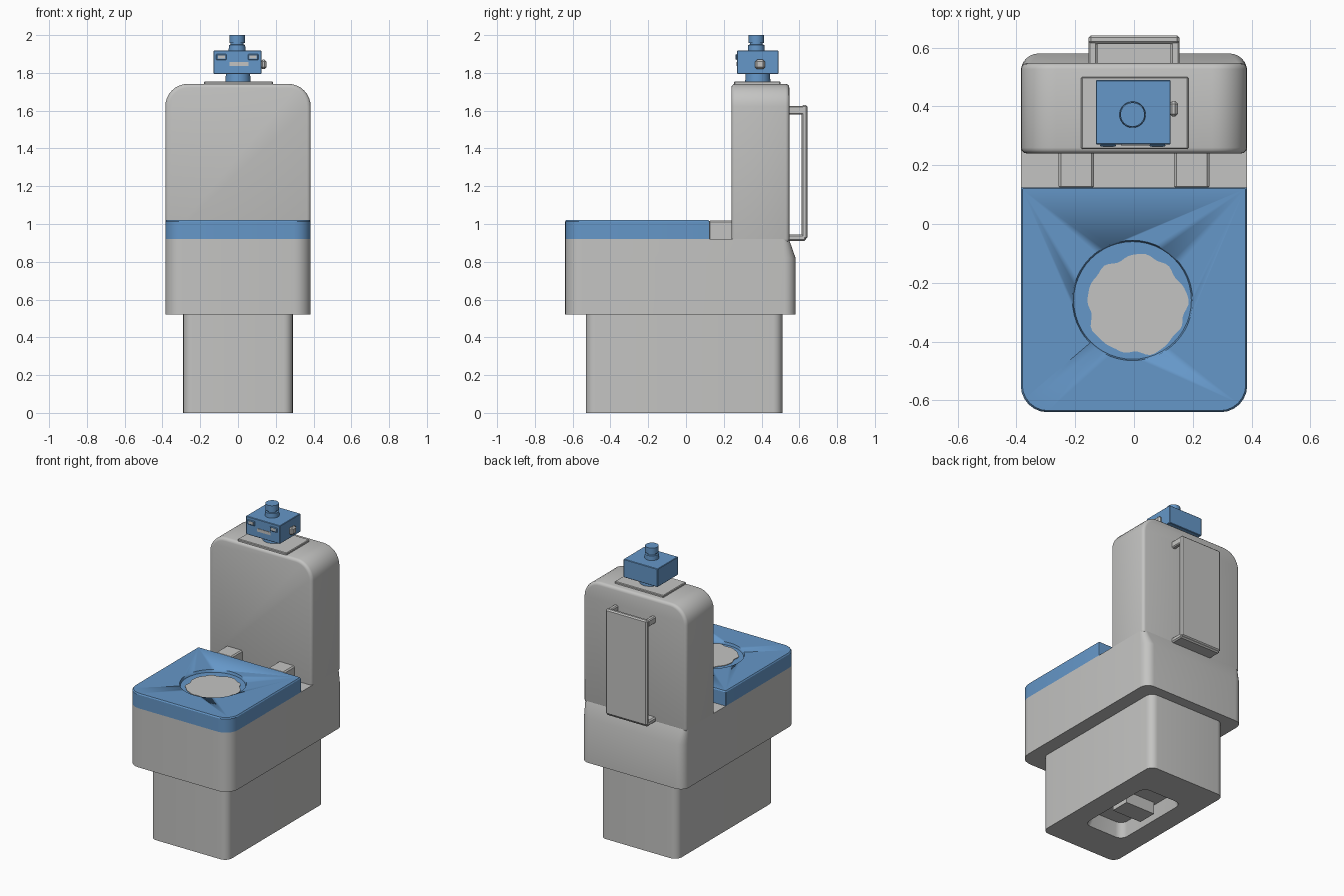
import bpy, bmesh, math

if "Cube" in bpy.data.objects:
    bpy.data.objects.remove(bpy.data.objects["Cube"])


def material(name, rgb):
    m = bpy.data.materials.new(name)
    m.diffuse_color = (*rgb, 1)
    m.use_nodes = True
    m.node_tree.nodes["Principled BSDF"].inputs["Base Color"].default_value = m.diffuse_color
    return m


GREY = material("light grey", (0.55, 0.55, 0.54))
BLUE = material("mid blue", (0.13, 0.31, 0.58))


def finish(name, bm, mat, bevel=0, segs=3):
    bmesh.ops.recalc_face_normals(bm, faces=bm.faces)
    me = bpy.data.meshes.new(name)
    bm.to_mesh(me)
    bm.free()
    me.materials.append(mat)
    ob = bpy.data.objects.new(name, me)
    bpy.context.collection.objects.link(ob)
    bpy.ops.object.select_all(action='DESELECT')
    bpy.context.view_layer.objects.active = ob
    ob.select_set(True)
    if bevel:
        b = ob.modifiers.new("bevel", 'BEVEL')
        b.width, b.segments, b.limit_method = bevel, segs, 'ANGLE'
        bpy.ops.object.modifier_apply(modifier="bevel")
    bpy.ops.object.shade_smooth_by_angle(angle=math.radians(32))
    return ob


def rounded(hx, y0, y1, rf, rb, n=6):
    """Rounded rectangle with its own front and back corner radius."""
    pts = []
    for cx, cy, r, a0 in ((hx - rf, y0 + rf, rf, -90), (hx - rb, y1 - rb, rb, 0),
                          (-hx + rb, y1 - rb, rb, 90), (-hx + rf, y0 + rf, rf, 180)):
        for i in range(n + 1):
            a = math.radians(a0 + 90 * i / n)
            pts.append((cx + r * math.cos(a), cy + r * math.sin(a)))
    return pts


def loft(name, rings, mat, bevel=0):
    """Skin a list of (z, outline points), capped at both ends."""
    bm = bmesh.new()
    vs = [[bm.verts.new((x, y, z)) for x, y in pts] for z, pts in rings]
    for a, b in zip(vs, vs[1:]):
        for i in range(len(a)):
            j = (i + 1) % len(a)
            bm.faces.new((a[i], a[j], b[j], b[i]))
    bm.faces.new(vs[0])
    bm.faces.new(vs[-1])
    return finish(name, bm, mat, bevel)


def box(name, x, y, z, mat, bevel=0, segs=1):
    bm = bmesh.new()
    bmesh.ops.create_cube(bm, size=1)
    for v in bm.verts:
        for k, (lo, hi) in enumerate((x, y, z)):
            v.co[k] = lo + (v.co[k] + 0.5) * (hi - lo)
    return finish(name, bm, mat, bevel, segs)


def circle(cx, cy, r, n=32, wobble=lambda a: 1):
    angles = [2 * math.pi * i / n for i in range(n)]
    return [(cx + r * wobble(a) * math.cos(a), cy + r * wobble(a) * math.sin(a)) for a in angles]


def lathe(name, cx, cy, steps, mat, **kw):
    return loft(name, [(z, circle(cx, cy, r, **kw)) for z, r in steps], mat)


# pedestal, hollowed by a slot underneath, with a cross bar in the slot
slot = rounded(0.15, -0.295, 0.275, 0.05, 0.05)
slot_top = rounded(0.13, -0.27, 0.25, 0.05, 0.05)
foot = rounded(0.29, -0.53, 0.51, 0.05, 0.05)
loft("pedestal", [(0.09, slot_top), (0, slot), (0, foot), (0.52, foot)], GREY)
box("slot_bar", (-0.11, 0.11), (-0.07, 0.06), (0.01, 0.1), GREY)

# bowl body, drawn in at the upper back
low = rounded(0.385, -0.64, 0.58, 0.09, 0.06)
high = rounded(0.385, -0.64, 0.545, 0.09, 0.03)
loft("bowl_body", [(0.52, low), (0.82, low), (0.92, high)], GREY)

# lid with a shallow round dish
lid_edge = rounded(0.385, -0.64, 0.125, 0.09, 0.004)
lid_top = rounded(0.38, -0.635, 0.12, 0.088, 0.004)
lid = loft("lid", [(0.92, lid_edge), (1.012, lid_edge), (1.02, lid_top)], BLUE)
cutter = lathe("dish_cutter", -0.005, -0.26, [(1.003, 0.2), (1.05, 0.213)], BLUE, n=48)
cutter.hide_render = True
cut = lid.modifiers.new("dish", 'BOOLEAN')
cut.object, cut.operation, cut.solver = cutter, 'DIFFERENCE', 'EXACT'
bpy.context.view_layer.objects.active = lid
bpy.ops.object.modifier_apply(modifier="dish")
bpy.data.objects.remove(cutter)

# uneven grey patch in the dish
lathe("dish_patch", 0.01, -0.275, [(1.001, 0.168), (1.007, 0.168)], GREY, n=72,
      wobble=lambda a: 1 + 0.03 * math.sin(5 * a + 1) + 0.025 * math.sin(9 * a) + 0.015 * math.cos(14 * a))

# hinge blocks
for side, name in ((-1, "left_hinge"), (1, "right_hinge")):
    cx = side * 0.196
    box(name, (cx - 0.06, cx + 0.06), (0.12, 0.25), (0.91, 1.018), GREY, 0.008)

# tank: arched profile extruded front to back
profile = [(0.385, 0.9)]
for cx, a0 in ((0.265, 0), (-0.265, 90)):
    for i in range(9):
        a = math.radians(a0 + 90 * i / 8)
        profile.append((cx + 0.12 * math.cos(a), 1.622 + 0.12 * math.sin(a)))
profile.append((-0.385, 0.9))
bm = bmesh.new()
face = bm.faces.new([bm.verts.new((x, 0.24, z)) for x, z in profile])
ext = bmesh.ops.extrude_face_region(bm, geom=[face], use_keep_orig=True)
for v in ext['geom']:
    if isinstance(v, bmesh.types.BMVert):
        v.co.y = 0.547
finish("tank", bm, GREY, 0.02)
box("tank_top_plate", (-0.18, 0.185), (0.255, 0.5), (1.73, 1.755), GREY, 0.004)

# back panel held off the tank by corner arms
box("back_panel", (-0.155, 0.155), (0.612, 0.642), (0.92, 1.63), GREY, 0.008)
for x0 in (-0.155, 0.125):
    box("upper_panel_arm", (x0, x0 + 0.03), (0.53, 0.625), (1.58, 1.625), GREY, 0.006)
box("lower_panel_arm", (-0.155, 0.155), (0.53, 0.635), (0.91, 0.945), GREY, 0.008)

# square head on a round neck, with a stepped knob on top
lathe("neck", 0, 0.38, [(1.74, 0.068), (1.81, 0.063)], BLUE)
box("head", (-0.13, 0.125), (0.27, 0.49), (1.795, 1.918), BLUE, 0.003)
lathe("top_knob", -0.005, 0.372, [(1.91, 0.045), (1.948, 0.043), (1.95, 0.034),
                                  (1.957, 0.034), (1.959, 0.041), (2.0, 0.041)], BLUE)
box("side_button", (0.12, 0.15), (0.365, 0.418), (1.82, 1.87), GREY, 0.01)

# face details as thin plates
for cx, name in ((-0.088, "left_eye"), (0.08, "right_eye")):
    box(name + "_rim", (cx - 0.028, cx + 0.028), (0.263, 0.271), (1.868, 1.9), BLUE, 0.007)
    box(name, (cx - 0.018, cx + 0.018), (0.262, 0.27), (1.876, 1.893), GREY)
box("mouth", (-0.045, 0.055), (0.267, 0.272), (1.837, 1.857), GREY)
